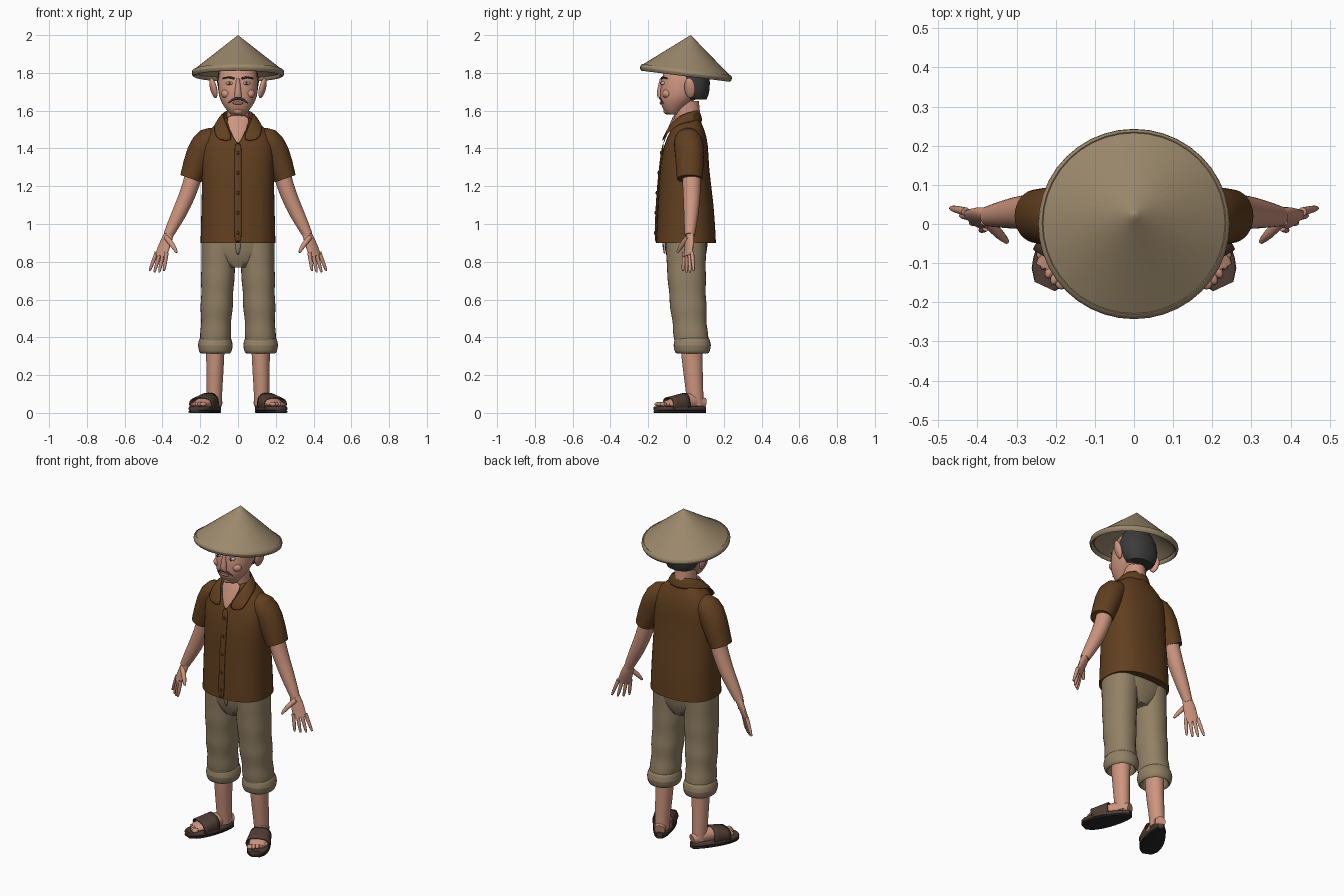
import bpy, bmesh, math
from mathutils import Vector

default_cube = bpy.data.objects.get("Cube")
if default_cube:
    bpy.data.objects.remove(default_cube, do_unlink=True)


def material(name, *rgb):
    mat = bpy.data.materials.new(name)
    mat.use_nodes = True
    mat.diffuse_color = (*rgb, 1)
    shader = mat.node_tree.nodes["Principled BSDF"]
    shader.inputs["Base Color"].default_value = (*rgb, 1)
    shader.inputs["Roughness"].default_value = .8
    return mat


SKIN = material("skin", .61, .3, .21)
SHIRT = material("brown cloth", .12, .05, .014)
BUTTON = material("dark brown button", .07, .03, .01)
KHAKI = material("khaki cloth", .29, .22, .13)
STRAW = material("straw", .33, .25, .15)
HAIR = material("dark hair", .045, .045, .045)
LEATHER = material("sandal leather", .08, .046, .035)
RUBBER = material("black rubber", .02, .02, .02)
WHITE = material("eye white", .6, .5, .45)
LIP = material("lip", .42, .15, .11)
UP = Vector((0, 0, 1))
FORWARD = Vector((0, 1, 0))
SIDES = {"left": 1, "right": -1}


def finish(name, mat, bm, levels=0):
    """Turn a bmesh into a smooth shaded, optionally subdivided object."""
    bmesh.ops.recalc_face_normals(bm, faces=bm.faces)
    mesh = bpy.data.meshes.new(name)
    bm.to_mesh(mesh)
    bm.free()
    mesh.materials.append(mat)
    mesh.polygons.foreach_set("use_smooth", [True] * len(mesh.polygons))
    mesh.set_sharp_from_angle(angle=math.radians(55))
    obj = bpy.data.objects.new(name, mesh)
    bpy.context.collection.objects.link(obj)
    if levels:
        subdivide = obj.modifiers.new("smooth", "SUBSURF")
        subdivide.levels = subdivide.render_levels = levels
    return obj


def loft(name, mat, rings, side=1, level=False, facing=FORWARD,
         sides=16, power=2, caps=True, levels=1):
    """Skin a row of ovals given as x, y, z, half width and optional half depth."""
    bm = bmesh.new()
    crease = bm.edges.layers.float.new("crease_edge")
    centres = [Vector((side * x, y, z)) for x, y, z, *size in rings]
    facing = Vector((side * facing.x, facing.y, facing.z))
    last = len(rings) - 1
    loops = []
    for i, (x, y, z, *size) in enumerate(rings):
        along = UP
        if not level:
            along = (centres[min(i + 1, last)] - centres[max(i - 1, 0)]).normalized()
        deep = (facing - along * facing.dot(along)).normalized()
        wide = deep.cross(along)
        loop = []
        for k in range(sides):
            angle = math.tau * k / sides
            c, s = (math.copysign(abs(v) ** (2 / power), v)
                    for v in (math.cos(angle), math.sin(angle)))
            loop.append(bm.verts.new(centres[i] + wide * c * size[0] + deep * s * size[-1]))
        loops.append(loop)
    for low, high in zip(loops, loops[1:]):
        for k in range(sides):
            bm.faces.new((low[k - 1], low[k], high[k], high[k - 1]))
    if caps:
        for loop in (loops[0], loops[-1]):
            for edge in bm.faces.new(loop).edges:
                edge[crease] = 1
    return finish(name, mat, bm, levels)


def column(name, mat, rows, **options):
    """Central upright part from rows of height, y, half width, half depth."""
    rings = [(0, y, z, wide, deep) for z, y, wide, deep in rows]
    return loft(name, mat, rings, level=True, **options)


def band(name, mat, centre, wide, deep, thick, tall, **options):
    """Rounded hoop used for rims and rolled cuffs."""
    x, y, z = centre
    turns = [math.tau * k / 8 for k in range(9)]
    rings = [(x, y, z + tall * math.sin(a), wide + thick * math.cos(a), deep + thick * math.cos(a))
             for a in turns]
    return loft(name, mat, rings, level=True, caps=False, **options)


def thicken(obj, amount, offset=0):
    solid = obj.modifiers.new("thickness", "SOLIDIFY")
    solid.thickness, solid.offset = amount, offset


def sheet(name, mat, inner, outer, thickness):
    """Mirrored strip of cloth between two rows of points."""
    bm = bmesh.new()
    a = [bm.verts.new(point) for point in inner]
    b = [bm.verts.new(point) for point in outer]
    for i in range(len(a) - 1):
        bm.faces.new((a[i], a[i + 1], b[i + 1], b[i]))
    obj = finish(name, mat, bm)
    obj.modifiers.new("mirror", "MIRROR")
    thicken(obj, thickness)
    obj.modifiers.new("smooth", "SUBSURF")


def ball(name, mat, centre, size, turn=(0, 0, 0)):
    bm = bmesh.new()
    bmesh.ops.create_uvsphere(bm, u_segments=16, v_segments=10, radius=1)
    obj = finish(name, mat, bm)
    obj.location, obj.scale, obj.rotation_euler = centre, size, turn


# Hollow conical hat with a bound rim, tipped back
hat = column("hat", STRAW, [(.17, 0, .01, .01), (0, 0, .22, .22), (.01, 0, .24, .24),
                            (.19, 0, .015, .015), (.2, 0, .003, .003)], sides=40, levels=0)
rim = band("hat_rim", STRAW, (0, 0, 0), .235, .235, .01, .018, sides=40, levels=0)
for part in (hat, rim):
    part.location.z = 1.8
    part.rotation_euler.x = -.125

# Head, hair and neck
column("head", SKIN, [(1.58, -.07, .04, .03), (1.6, -.07, .06, .05), (1.65, -.05, .095, .09),
                      (1.7, -.02, .11, .12), (1.82, -.01, .11, .12), (1.89, 0, .04, .04)], power=2.2)
column("hair", HAIR, [(1.66, .05, .08, .06), (1.7, .04, .11, .09), (1.8, .03, .12, .1),
                      (1.88, .02, .06, .06)], power=2.2)
column("neck", SKIN, [(1.46, .01, .07, .07), (1.55, .01, .06, .07), (1.65, 0, .06, .07)])

# Face
column("nose", SKIN, [(1.77, -.12, .01, .02), (1.69, -.14, .02, .02), (1.67, -.14, .02, .01)], sides=10)
ball("lips", LIP, (0, -.13, 1.64), (.03, .01, .008))
ball("chin", SKIN, (0, -.1, 1.6), (.03, .02, .02))
for label, side in SIDES.items():
    ball(label + "_ear", SKIN, (side * .13, .02, 1.72), (.017, .03, .055), (0, side * .25, side * -.3))
    ball(label + "_cheek", SKIN, (side * .06, -.1, 1.69), (.03, .025, .025))
    ball(label + "_eye", WHITE, (side * .045, -.12, 1.745), (.02, .015, .009))
    ball(label + "_pupil", HAIR, (side * .045, -.132, 1.745), (.007, .005, .008))
    loft(label + "_brow", HAIR, [(.02, -.13, 1.77, .006), (.05, -.125, 1.78, .005), (.08, -.1, 1.77, .004)],
         side, sides=8, facing=UP)
    loft(label + "_moustache", HAIR, [(0, -.137, 1.665, .007), (.03, -.13, 1.66, .008), (.05, -.12, 1.64, .003)],
         side, sides=8, facing=UP)


def shirt_front(t):
    """Depth and height along the front centre line, hem to neck."""
    return -.16 + .04 * t * t, .9 + .53 * t


# Shirt with neck opening, collar and button strip
column("shirt_body", SHIRT, [(.9, 0, .2, .16), (1.1, 0, .195, .15), (1.3, -.01, .19, .13),
                             (1.42, 0, .2, .12), (1.5, .01, .16, .09), (1.56, .01, .08, .06)],
       power=2.4, sides=24)
sheet("chest_opening", SKIN, [(0, -.12, 1.42), (0, -.1, 1.5), (0, -.07, 1.58)],
      [(.01, -.12, 1.43), (.05, -.09, 1.5), (.075, -.045, 1.58)], .006)
sheet("collar", SHIRT,
      [(0, .08, 1.61), (.08, .04, 1.6), (.08, -.04, 1.58), (.05, -.1, 1.51), (.01, -.13, 1.43)],
      [(0, .11, 1.54), (.11, .04, 1.54), (.13, -.04, 1.53), (.13, -.1, 1.48), (.11, -.125, 1.44)], .009)
strip = [shirt_front(i / 6) for i in range(7)]
sheet("button_strip", SHIRT, [(0, y, z) for y, z in strip], [(.02, y, z) for y, z in strip], .012)
for i in range(5):
    y, z = shirt_front((i + .5) / 5)
    ball("button", BUTTON, (0, y - .006, z), (.009, .005, .009))

# Trouser seat and fly
column("trouser_seat", KHAKI, [(.96, 0, .18, .12), (.84, 0, .19, .115), (.77, 0, .07, .08)],
       power=2.4, sides=20)
sheet("trouser_fly", KHAKI, [(0, -.125, .92), (0, -.115, .83)], [(.02, -.125, .92), (.01, -.11, .84)], .008)


def trouser_ring(t):
    """Leg section from hip to cuff, with folds growing towards the cuff."""
    fold = .006 * t * math.sin(22 * t)
    return .1 + .02 * t, .03 * t * t, .9 - .53 * t, .095 - .015 * t + fold, .11 - .02 * t + fold


def on_foot(along, across, z, *size):
    """Place a section in the turned-out foot's own frame, heel first."""
    return (.105 + .42 * along + .9 * across, .105 - .9 * along + .42 * across, z, *size)


def sole_rings(z, half_height):
    """Sandal outline that widens from heel to ball."""
    steps = [.02 + .96 * i / 10 for i in range(11)]
    return [on_foot(.3 * t, 0, z, (.045 + .03 * t) * math.sin(math.pi * t) ** .35, half_height)
            for t in steps]


for label, side in SIDES.items():
    # Sleeve and arm
    loft(label + "_sleeve", SHIRT, [(.1, .01, 1.45, .06), (.16, .01, 1.45, .08), (.2, .02, 1.38, .08),
                                    (.25, .02, 1.24, .06, .07)], side)
    loft(label + "_arm", SKIN, [(.22, .03, 1.31, .05), (.25, .03, 1.2, .045, .05), (.29, .03, 1.1, .043),
                                (.33, .025, 1.02, .037), (.37, .02, .94, .027)], side)

    # Hand with the thumb turned inward and forward
    across = Vector((-.8, -.6, 0))
    loft(label + "_palm", SKIN, [(.36, .02, .96, .025, .02), (.38, .02, .91, .038, .02),
                                 (.41, .01, .83, .038, .012)],
         side, facing=Vector((.6, -.8, 0)), sides=12)
    for k in range(4):
        spread = across * .022 * (k - 1.5)
        root = Vector((.404, .012, .85)) + spread
        tip = root + spread * .45 + Vector((.026, 0, -.11 + .008 * abs(k - 1.5)))
        loft(label + "_finger", SKIN, [(*root, .012), (*root.lerp(tip, .85), .01), (*tip, .005)],
             side, sides=8)
    loft(label + "_thumb", SKIN, [(.38, .01, .93, .016), (.34, -.03, .88, .015), (.325, -.045, .85, .007)],
         side, sides=8)

    # Trouser leg and rolled cuff
    loft(label + "_trouser_leg", KHAKI, [trouser_ring(i / 11) for i in range(12)], side,
         level=True, power=2.2)
    band(label + "_rolled_cuff", KHAKI, (.12, .033, .357), .078, .085, .016, .046, side=side, power=2.2)

    # Shin, foot and toes
    loft(label + "_shin", SKIN, [(.12, .03, .4, .05, .06), (.12, .03, .3, .05, .058),
                                 (.125, .045, .12, .042, .047), (.125, .05, .04, .04, .045)],
         side, level=True)
    loft(label + "_foot", SKIN, [on_foot(.01, 0, .05, .03), on_foot(.1, 0, .07, .04, .05),
                                 on_foot(.2, 0, .05, .053, .026), on_foot(.25, 0, .045, .045, .013)],
         side, facing=UP)
    for k in range(5):
        x, y, z = on_foot(.264 - .003 * k * k, .02 * k - .036, .046)
        ball(label + "_toe", SKIN, (side * x, y, z), (.012 if k else .017, .02, .012), (0, 0, side * .43))

    # Sandal: rubber outsole, footbed and wide strap
    loft(label + "_outsole", RUBBER, sole_rings(.006, .006), side, facing=UP, power=6, levels=0)
    loft(label + "_footbed", LEATHER, sole_rings(.023, .012), side, facing=UP, power=5, levels=0)
    strap = loft(label + "_strap", LEATHER,
                 [on_foot(.12 + .05 * i, 0, .055 - .005 * i, .055 + .004 * i, .047 - .007 * i)
                  for i in range(3)], side, facing=UP, power=2.6, caps=False)
    thicken(strap, .006, 1)
